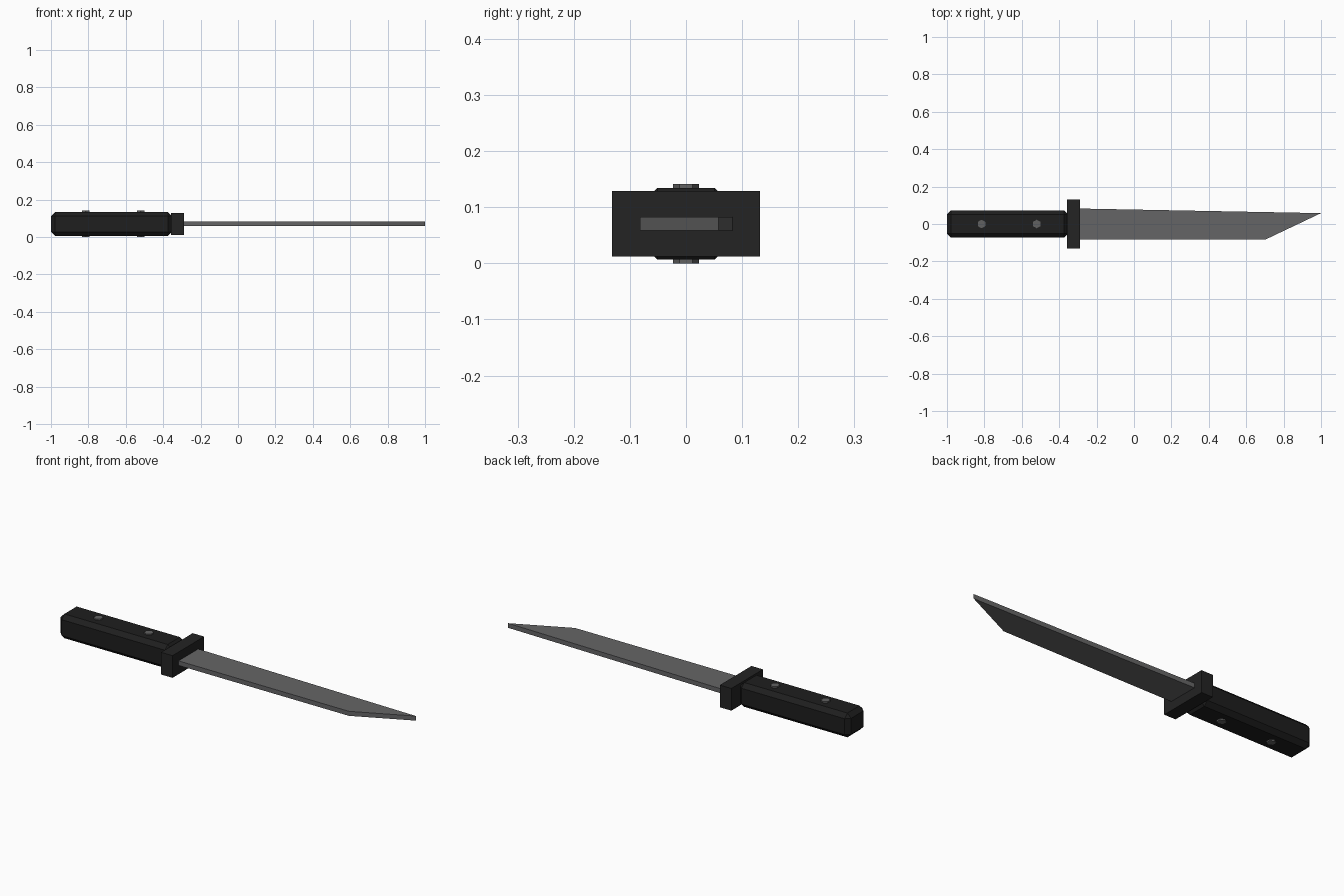
import bpy, bmesh, math

if "Cube" in bpy.data.objects:
    bpy.data.objects.remove(bpy.data.objects["Cube"])

ZC = 0.0705  # mid height of the knife


def material(name, r, g, b):
    m = bpy.data.materials.new(name)
    m.diffuse_color = (r, g, b, 1)
    m.use_nodes = True
    m.node_tree.nodes["Principled BSDF"].inputs["Base Color"].default_value = m.diffuse_color
    return m


def finish(name, bm, mat):
    bmesh.ops.recalc_face_normals(bm, faces=bm.faces[:])
    me = bpy.data.meshes.new(name)
    bm.to_mesh(me)
    bm.free()
    me.materials.append(mat)
    ob = bpy.data.objects.new(name, me)
    bpy.context.collection.objects.link(ob)
    return ob


def box(name, x0, x1, hy, hz, mat, bevel=0):
    bm = bmesh.new()
    bmesh.ops.create_cube(bm, size=1)
    for v in bm.verts:
        v.co = ((x0 + x1) / 2 + v.co.x * (x1 - x0), v.co.y * 2 * hy, ZC + v.co.z * 2 * hz)
    if bevel:
        bmesh.ops.bevel(bm, geom=bm.edges[:], offset=bevel, segments=1,
                        profile=0.5, affect='EDGES')
    return finish(name, bm, mat)


black = material("handle black", 0.013, 0.013, 0.013)
charcoal = material("guard charcoal", 0.017, 0.017, 0.017)
steel = material("blade steel", 0.13, 0.13, 0.133)
rivet_grey = material("rivet grey", 0.12, 0.12, 0.12)

# grip with chamfered edges, and the cross guard
box("handle", -1.0, -0.353, 0.073, 0.064, black, 0.022)
box("guard", -0.357, -0.29, 0.132, 0.0585, charcoal)

# blade: flat profile with angled tip, extruded upward
bm = bmesh.new()
profile = [(-0.31, -0.082), (0.705, -0.082), (1.0, 0.058), (-0.31, 0.083)]
face = bm.faces.new([bm.verts.new((x, y, ZC - 0.012)) for x, y in profile])
ext = bmesh.ops.extrude_face_region(bm, geom=[face])
for v in ext["geom"]:
    if isinstance(v, bmesh.types.BMVert):
        v.co.z += 0.024
finish("blade", bm, steel)

# hexagonal rivets through the grip
for i, x in enumerate((-0.815, -0.52)):
    bm = bmesh.new()
    ring = [bm.verts.new((x + 0.023 * math.sin(k * math.pi / 3),
                          0.023 * math.cos(k * math.pi / 3), 0)) for k in range(6)]
    ext = bmesh.ops.extrude_face_region(bm, geom=[bm.faces.new(ring)])
    for v in ext["geom"]:
        if isinstance(v, bmesh.types.BMVert):
            v.co.z += 2 * ZC
    finish(f"rivet_{i + 1}", bm, rivet_grey)
